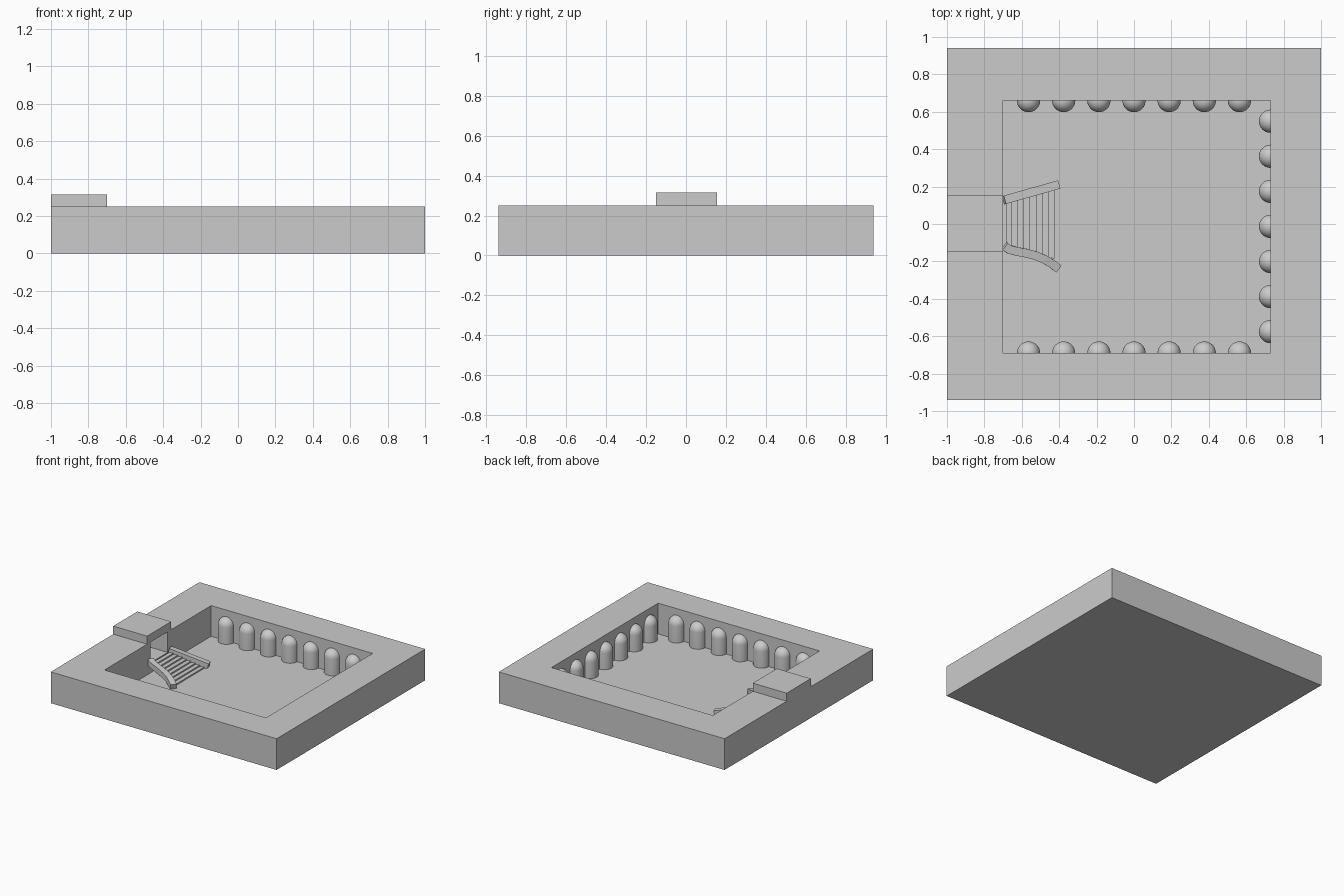
import bpy, bmesh, math
from mathutils import Vector

if "Cube" in bpy.data.objects:
    bpy.data.objects.remove(bpy.data.objects["Cube"])

stone = bpy.data.materials.new("grey_stone")
stone.diffuse_color = (0.6, 0.6, 0.6, 1)
stone.use_nodes = True
stone.node_tree.nodes["Principled BSDF"].inputs["Base Color"].default_value = stone.diffuse_color


def finish(name, bm):
    bmesh.ops.recalc_face_normals(bm, faces=bm.faces[:])
    me = bpy.data.meshes.new(name)
    bm.to_mesh(me)
    bm.free()
    me.materials.append(stone)
    ob = bpy.data.objects.new(name, me)
    bpy.context.collection.objects.link(ob)
    return ob


def box(name, x0, x1, y0, y1, z0, z1):
    bm = bmesh.new()
    bmesh.ops.create_cube(bm, size=1)
    for v in bm.verts:
        v.co = ((x0 if v.co.x < 0 else x1), (y0 if v.co.y < 0 else y1),
                (z0 if v.co.z < 0 else z1))
    return finish(name, bm)


def cut(target, cutter):
    mod = target.modifiers.new("cut", 'BOOLEAN')
    mod.operation = 'DIFFERENCE'
    mod.solver = 'EXACT'
    mod.object = cutter
    bpy.context.view_layer.objects.active = target
    bpy.ops.object.modifier_apply(modifier=mod.name)
    bpy.data.objects.remove(cutter)


# Walled basin with a sunken floor and a doorway passage in the left wall
X0, X1, Y0, Y1, TOP = -0.70, 0.73, -0.69, 0.66, 0.25
basin = box("basin", -1, 1, -0.94, 0.94, 0, TOP)
cut(basin, box("pit_cutter", X0, X1, Y0, Y1, 0.004, 0.5))
cut(basin, box("passage_cutter", -0.97, X0 + 0.05, -0.11, 0.11, 0.085, 0.4))

# Raised roof over the passage
box("passage_roof", -1, X0, -0.15, 0.155, TOP, 0.315)


# Round-topped columns half sunk into three walls
def column(x, y, r=0.062, h=0.135, seg=32, rings=8):
    bm = bmesh.new()
    profile = [(r, 0)] + [(r * math.cos(a), h + r * math.sin(a))
                          for a in (math.pi / 2 * i / rings for i in range(rings + 1))]
    verts = [bm.verts.new((px, 0, pz)) for px, pz in profile]
    edges = [bm.edges.new(p) for p in zip(verts, verts[1:])]
    bmesh.ops.spin(bm, geom=verts + edges, axis=(0, 0, 1), cent=(0, 0, 0),
                   angle=math.tau, steps=seg)
    bmesh.ops.remove_doubles(bm, verts=bm.verts[:], dist=1e-5)
    for f in bm.faces:
        f.smooth = True
    ob = finish("column", bm)
    ob.location = (x, y, 0.001)


for i in range(-3, 4):
    column(i * 0.188, Y1)
    column(i * 0.188, Y0)
    column(X1, -0.013 + i * 0.1875)

# Stair treads that widen toward the floor
N, STEP = 8, 0.0325
for i in range(N):
    xa = X0 + 0.015 + i * STEP
    xb, top = xa + STEP, 0.09 - i * 0.0108
    bm = bmesh.new()
    bmesh.ops.create_cube(bm, size=1)
    for v in bm.verts:
        x = xa if v.co.x < 0 else xb
        run = x - X0
        y = 0.13 + 0.2 * run if v.co.y > 0 else -(0.13 + 0.2 * run)
        v.co = (x, y, max(0.001, top - 0.03) if v.co.z < 0 else top)
    finish("stair_tread", bm)


# Handrails: a rectangular section swept along a sloping path
def rail(name, path, w=0.023, h=0.022):
    pts = [Vector(p) for p in path]
    bm = bmesh.new()
    rings = []
    for i, p in enumerate(pts):
        t = pts[min(i + 1, len(pts) - 1)] - pts[max(i - 1, 0)]
        side = Vector((-t.y, t.x, 0)).normalized()
        up = t.normalized().cross(side)
        rings.append([bm.verts.new(p + side * a * w + up * b * h)
                      for a, b in ((-1, -1), (1, -1), (1, 1), (-1, 1))])
    for r, s in zip(rings, rings[1:]):
        for k in range(4):
            bm.faces.new((r[k], r[(k + 1) % 4], s[(k + 1) % 4], s[k]))
    bm.faces.new(rings[0])
    bm.faces.new(rings[-1])
    finish(name, bm)


rail("back_rail", [(-0.695, 0.128, 0.10), (-0.405, 0.21, 0.023)])
rail("front_rail", [(-0.692, -0.118, 0.105), (-0.67, -0.135, 0.099), (-0.63, -0.146, 0.089),
                    (-0.58, -0.155, 0.075), (-0.53, -0.168, 0.061), (-0.48, -0.188, 0.047),
                    (-0.44, -0.212, 0.033), (-0.405, -0.238, 0.022)])
